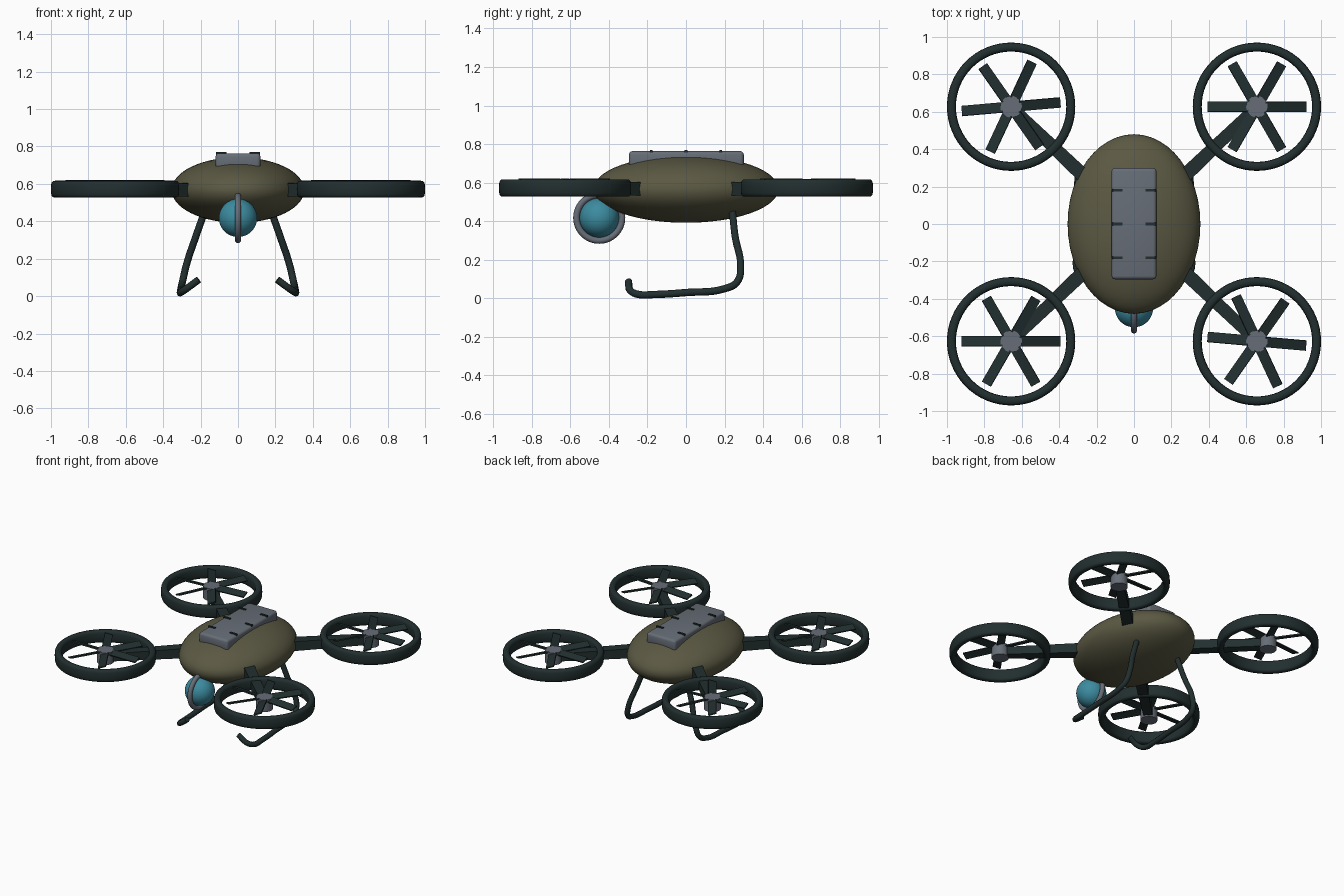
import bpy, bmesh, math
from mathutils import Matrix, Vector

if "Cube" in bpy.data.objects:
    bpy.data.objects.remove(bpy.data.objects["Cube"])


def material(name, rgb):
    m = bpy.data.materials.new(name)
    m.diffuse_color = (*rgb, 1)
    m.use_nodes = True
    m.node_tree.nodes["Principled BSDF"].inputs["Base Color"].default_value = m.diffuse_color
    return m


OLIVE = material("olive_shell", (0.105, 0.100, 0.056))
DARK = material("dark_green_black", (0.016, 0.028, 0.028))
GREY = material("slate_grey", (0.135, 0.155, 0.185))
TEAL = material("teal_lens", (0.045, 0.26, 0.35))


def add(name, bm, mat, smooth=True):
    bmesh.ops.recalc_face_normals(bm, faces=bm.faces)
    me = bpy.data.meshes.new(name)
    bm.to_mesh(me)
    bm.free()
    me.materials.append(mat)
    ob = bpy.data.objects.new(name, me)
    bpy.context.collection.objects.link(ob)
    if smooth:
        bpy.ops.object.select_all(action='DESELECT')
        ob.select_set(True)
        bpy.context.view_layer.objects.active = ob
        bpy.ops.object.shade_smooth_by_angle(angle=math.radians(40))
    return ob


def ball(name, centre, radii, mat):
    bm = bmesh.new()
    bmesh.ops.create_uvsphere(bm, u_segments=48, v_segments=32, radius=1,
                              matrix=Matrix.Translation(centre) @ Matrix.Diagonal((*radii, 1)))
    return add(name, bm, mat)


def box(bm, size, matrix, bevel=0):
    geo = bmesh.ops.create_cube(bm, size=1, matrix=matrix @ Matrix.Diagonal((*size, 1)))
    if bevel:
        edges = {e for v in geo['verts'] for e in v.link_edges}
        bmesh.ops.bevel(bm, geom=list(edges), offset=bevel, segments=3,
                        profile=0.5, affect='EDGES')


def lathe(name, profile, matrix, mat, steps=64):
    """Sweep a closed (radius, height) profile around local z."""
    bm = bmesh.new()
    rings = []
    for i in range(steps):
        a = 2 * math.pi * i / steps
        rings.append([bm.verts.new(matrix @ Vector((r * math.cos(a), r * math.sin(a), z)))
                      for r, z in profile])
    n = len(profile)
    for i in range(steps):
        p, q = rings[i], rings[(i + 1) % steps]
        for j in range(n):
            bm.faces.new((p[j], q[j], q[(j + 1) % n], p[(j + 1) % n]))
    return add(name, bm, mat)


def oval(r, hr, hz, power=1.0, n=16):
    """Rounded section; power below 1 makes it squarer."""
    pts = []
    for i in range(n):
        c, s = math.cos(2 * math.pi * i / n), math.sin(2 * math.pi * i / n)
        pts.append((r + hr * math.copysign(abs(c) ** power, c),
                    hz * math.copysign(abs(s) ** power, s)))
    return pts


# Body shell
ball("body_shell", (0, 0, 0.567), (0.355, 0.48, 0.175), OLIVE)

# Top plate with small dark slots
bm = bmesh.new()
box(bm, (0.24, 0.595, 0.085), Matrix.Translation((0, 0.002, 0.721)), 0.018)
add("top_plate", bm, GREY)
bm = bmesh.new()
for y in (-0.18, 0, 0.18):
    for s in (-1, 1):
        box(bm, (0.056, 0.014, 0.014), Matrix.Translation((s * 0.09, y, 0.763)))
add("plate_slots", bm, DARK, False)

# Camera ball and its ring
ball("camera_ball", (0, -0.45, 0.418), (0.102, 0.102, 0.102), TEAL)
lathe("camera_ring", oval(0.118, 0.017, 0.017),
      Matrix.Translation((0, -0.45, 0.418)) @ Matrix.Rotation(math.pi / 2, 4, 'Y'), GREY)

# Four rotors: arm, guard ring, hub and six pitched blades
HX, HY = 0.657, 0.627
for label, sx, sy, turn in (("front_left", -1, -1, 0), ("front_right", 1, -1, -5),
                            ("back_left", -1, 1, 5), ("back_right", 1, 1, 0)):
    hub = Vector((sx * HX, sy * HY, 0))
    place = Matrix.Translation(hub)

    # arm, slightly tapered towards the hub
    bm = bmesh.new()
    heading = Matrix.Rotation(math.atan2(hub.y, hub.x), 4, 'Z')
    start, end = 0.25, hub.length
    box(bm, (end - start, 0.08, 0.075), Matrix.Translation(((start + end) / 2, 0, 0)))
    for v in bm.verts:
        if v.co.x > 0.6:
            v.co.y *= 0.75
            v.co.z *= 0.75
    bm.transform(Matrix.Translation((0, 0, 0.568)) @ heading)
    add(label + "_arm", bm, DARK, False)

    lathe(label + "_guard_ring", oval(0.319, 0.024, 0.045, 0.6),
          place @ Matrix.Translation((0, 0, 0.572)), DARK)

    bm = bmesh.new()
    bmesh.ops.create_cone(bm, cap_ends=True, segments=24, radius1=0.058, radius2=0.058,
                          depth=0.09, matrix=place @ Matrix.Translation((0, 0, 0.573)))
    add(label + "_hub", bm, GREY)

    bm = bmesh.new()
    for k in range(6):
        box(bm, (0.22, 0.056, 0.009),
            place @ Matrix.Translation((0, 0, 0.608))
            @ Matrix.Rotation(math.radians(60 * k + turn), 4, 'Z')
            @ Matrix.Translation((0.155, 0, 0))
            @ Matrix.Rotation(math.radians(18), 4, 'X'))
    add(label + "_blades", bm, DARK, False)

# Bent tube landing skids, mirrored left and right
PATH = [(0.175, 0.24, 0.46), (0.225, 0.255, 0.32), (0.275, 0.283, 0.17), (0.295, 0.265, 0.085),
        (0.303, 0.20, 0.05), (0.307, 0, 0.03), (0.308, -0.16, 0.02), (0.303, -0.25, 0.021),
        (0.275, -0.288, 0.04), (0.21, -0.298, 0.088)]
for label, s in (("left_skid", -1), ("right_skid", 1)):
    cu = bpy.data.curves.new(label, 'CURVE')
    cu.dimensions = '3D'
    cu.bevel_depth = 0.019
    cu.bevel_resolution = 3
    cu.resolution_u = 8
    cu.use_fill_caps = True
    sp = cu.splines.new('BEZIER')
    sp.bezier_points.add(len(PATH) - 1)
    for bp, (x, y, z) in zip(sp.bezier_points, PATH):
        bp.co = (s * x, y, z)
        bp.handle_left_type = bp.handle_right_type = 'AUTO'
    cu.materials.append(DARK)
    bpy.context.collection.objects.link(bpy.data.objects.new(label, cu))
